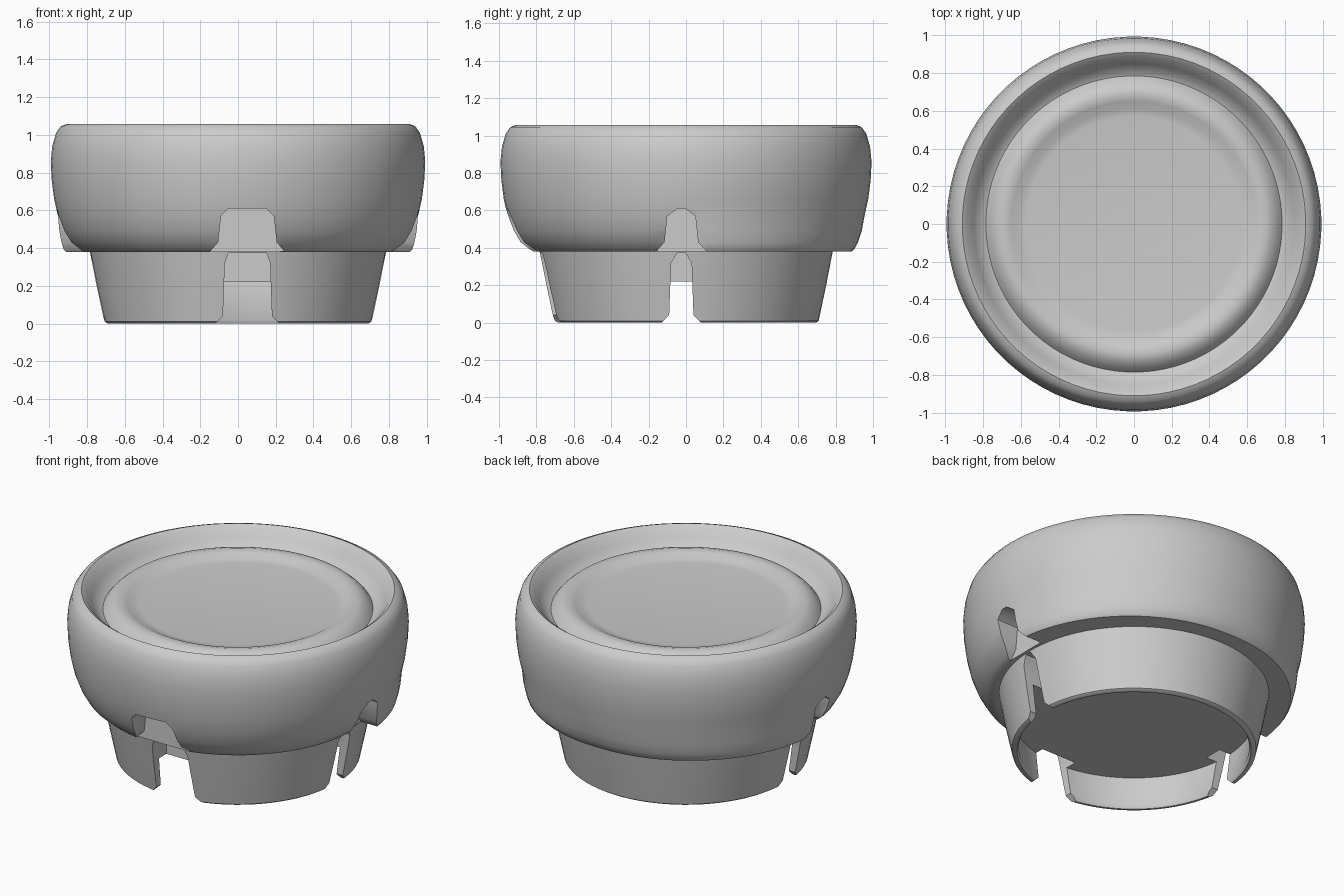
import bpy, bmesh, math
from mathutils import Vector

cube = bpy.data.objects.get("Cube")
if cube:
    bpy.data.objects.remove(cube, do_unlink=True)

grey = bpy.data.materials.new("plain_grey")
grey.use_nodes = True
COLOUR = (0.6, 0.6, 0.6, 1)
grey.diffuse_color = COLOUR
grey.node_tree.nodes["Principled BSDF"].inputs["Base Color"].default_value = COLOUR


def make_object(name, bm):
    bmesh.ops.recalc_face_normals(bm, faces=bm.faces)
    mesh = bpy.data.meshes.new(name)
    bm.to_mesh(mesh)
    bm.free()
    mesh.materials.append(grey)
    obj = bpy.data.objects.new(name, mesh)
    bpy.context.scene.collection.objects.link(obj)
    return obj


# Radius, height and extra radius at the back, from top centre to underside centre
PROFILE = [
    (0.57, 0.965, 0), (0.61, 0.97, 0), (0.65, 0.99, 0), (0.69, 1.0, 0),
    (0.73, 0.99, 0), (0.765, 0.96, 0), (0.785, 0.935, 0), (0.81, 0.945, 0),
    (0.85, 0.99, 0), (0.885, 1.04, 0), (0.91, 1.057, 0), (0.94, 1.045, 0),
    (0.965, 1.01, 0), (0.985, 0.94, 0), (0.993, 0.86, 0), (0.988, 0.76, 0),
    (0.975, 0.66, 0), (0.955, 0.57, 0), (0.925, 0.49, 0.015), (0.89, 0.43, 0.03),
    (0.85, 0.395, 0.05), (0.83, 0.38, 0.055), (0.785, 0.38, 0), (0.75, 0.2, 0),
    (0.71, 0.01, 0), (0.695, 0, 0), (0.68, 0, 0), (0.67, 0.02, 0), (0.7, 0.22, 0),
]


def revolve(name, profile, steps=80):
    bm = bmesh.new()
    rings = []
    for radius, z, back in profile:
        ring = []
        for i in range(steps):
            a = math.tau * (i + 0.5) / steps
            c, s = math.cos(a), math.sin(a)
            r = radius + (back * (1 + 0.6 * abs(c)) if s > 0 else 0)
            ring.append(bm.verts.new((r * c, r * s, z)))
        rings.append(ring)
    for upper, lower in zip(rings, rings[1:]):
        for i in range(steps):
            j = (i + 1) % steps
            bm.faces.new((upper[i], upper[j], lower[j], lower[i]))
    bm.faces.new(rings[0])
    bm.faces.new(rings[-1])
    return make_object(name, bm)


def notch_cutter(name, outline, inner, direction, across):
    """Extrude an outline of (across, height) points outward from the inner radius."""
    bm = bmesh.new()
    ends = [[bm.verts.new(direction * d + across * u + Vector((0, 0, z)))
             for u, z in outline] for d in (inner, 1.3)]
    n = len(outline)
    for i in range(n):
        j = (i + 1) % n
        bm.faces.new((ends[0][i], ends[0][j], ends[1][j], ends[1][i]))
    for end in ends:
        bm.faces.new(end)
    obj = make_object(name, bm)
    obj.hide_render = True
    obj.hide_set(True)
    return obj


def skirt_outline(mid, half, shoulder):
    right = [(half + 0.07, 0.3), (half + 0.06, 0.38), (half + 0.015, 0.43),
             (half, 0.57), (shoulder, 0.61)]
    return [(mid + u, z) for u, z in right] + [(mid - u, z) for u, z in reversed(right)]


def wall_outline(mid, half, shoulder):
    right = [(half + 0.05, -0.1), (half + 0.04, 0), (half, 0.04),
             (half - 0.01, 0.32), (shoulder, 0.375)]
    return [(mid + u, z) for u, z in right] + [(mid - u, z) for u, z in reversed(right)]


X, Y = Vector((1, 0, 0)), Vector((0, 1, 0))
body = revolve("cap_body", PROFILE)

# Wide notch in front, narrow notches on both sides
NOTCHES = [("front", -Y, X, 0.05, 0.14, 0.1),
           ("left", X, Y, -0.025, 0.075, 0.02),
           ("right", -X, Y, -0.025, 0.075, 0.02)]
for side, direction, across, mid, half, shoulder in NOTCHES:
    cutters = [
        notch_cutter(side + "_skirt_cutter", skirt_outline(mid, half, shoulder),
                     0.8, direction, across),
        notch_cutter(side + "_wall_cutter", wall_outline(mid, half - 0.01, shoulder),
                     0.62, direction, across)]
    for cutter in cutters:
        mod = body.modifiers.new(cutter.name, "BOOLEAN")
        mod.operation = "DIFFERENCE"
        mod.solver = "EXACT"
        mod.object = cutter

# Bake the cuts, then drop the cutters
bpy.context.view_layer.update()
graph = bpy.context.evaluated_depsgraph_get()
cut_mesh = bpy.data.meshes.new_from_object(body.evaluated_get(graph))
body.modifiers.clear()
body.data = cut_mesh
for obj in list(bpy.data.objects):
    if obj.name.endswith("_cutter"):
        bpy.data.objects.remove(obj, do_unlink=True)

bpy.ops.object.select_all(action="DESELECT")
body.select_set(True)
bpy.context.view_layer.objects.active = body
bpy.ops.object.shade_smooth_by_angle(angle=math.radians(40))
